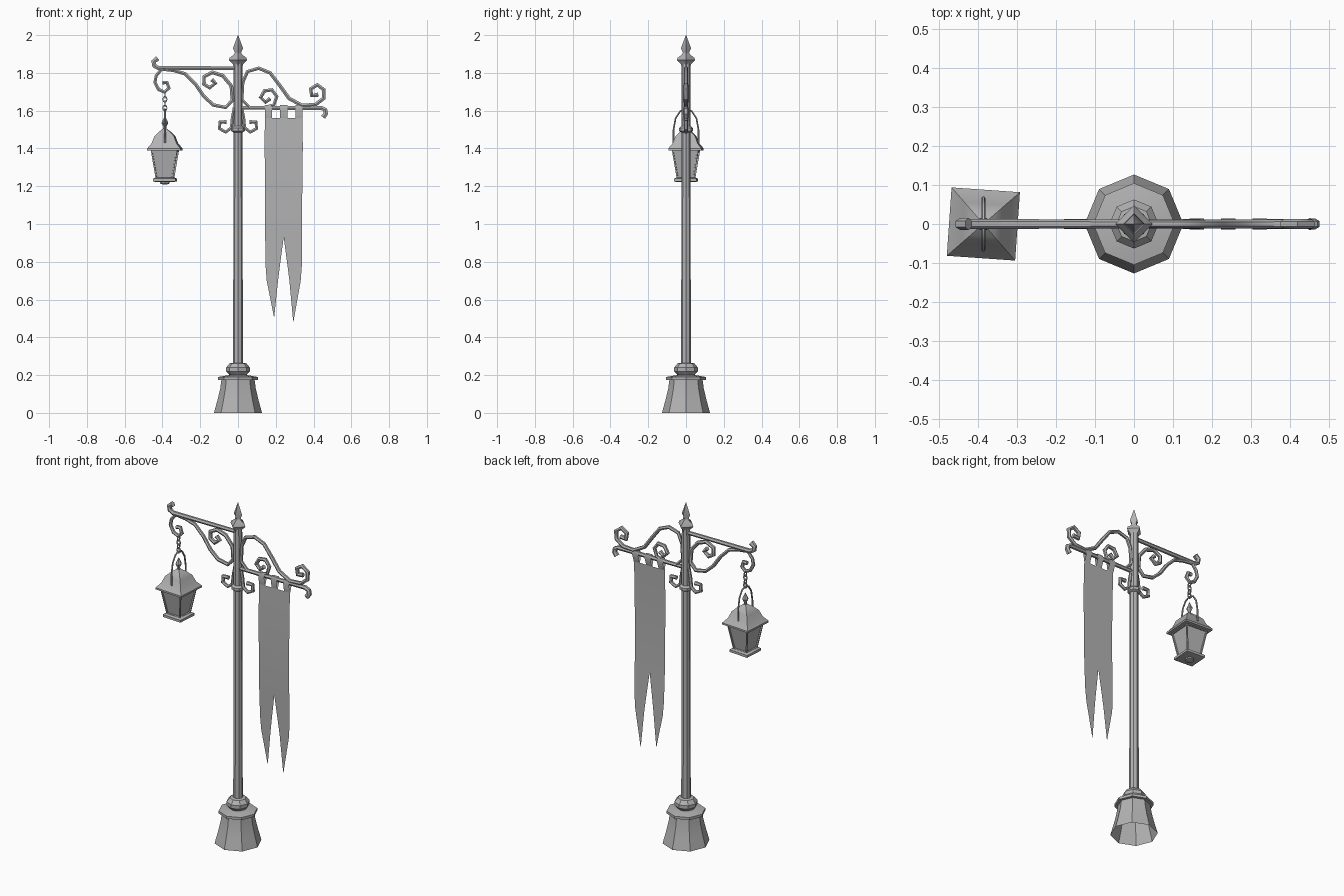
import bpy, bmesh, math
from mathutils import Vector

cube = bpy.data.objects.get("Cube")
if cube:
    bpy.data.objects.remove(cube)

iron = bpy.data.materials.new("grey_iron")
iron.use_nodes = True
GREY = (0.45, 0.45, 0.45, 1)
iron.diffuse_color = GREY
iron.node_tree.nodes["Principled BSDF"].inputs["Base Color"].default_value = GREY


def finish(name, bm, angle=35, fix_normals=True):
    """Turn a bmesh into a shaded object."""
    if fix_normals:
        bmesh.ops.recalc_face_normals(bm, faces=bm.faces)
    mesh = bpy.data.meshes.new(name)
    bm.to_mesh(mesh)
    bm.free()
    mesh.materials.append(iron)
    ob = bpy.data.objects.new(name, mesh)
    bpy.context.collection.objects.link(ob)
    bpy.ops.object.select_all(action='DESELECT')
    ob.select_set(True)
    bpy.context.view_layer.objects.active = ob
    bpy.ops.object.shade_smooth_by_angle(angle=math.radians(angle))
    return ob


def skin(bm, rings, cap_start=True, cap_end=True):
    """Bridge consecutive vertex rings with quads."""
    n = len(rings[0])
    for a, b in zip(rings, rings[1:]):
        for i in range(n):
            j = (i + 1) % n
            bm.faces.new((a[i], a[j], b[j], b[i]))
    if cap_start:
        bm.faces.new(rings[0][::-1])
    if cap_end:
        bm.faces.new(rings[-1])


def turned(name, profile, sides=8, centre=(0, 0), spin=0, open_bottom=False, angle=35):
    """Revolve (radius, height) pairs around a vertical axis."""
    bm = bmesh.new()
    rings = []
    for r, z in profile:
        turn = [spin + math.tau * i / sides for i in range(sides)]
        rings.append([bm.verts.new((centre[0] + r * math.cos(t), centre[1] + r * math.sin(t), z))
                      for t in turn])
    skin(bm, rings, cap_start=not open_bottom)
    return finish(name, bm, angle)


def rod(name, path, radius, end_radius=None, sides=6, across=False):
    """Sweep a round section along a flat path of (x, z), or (y, z) if across."""
    end_radius = end_radius or radius
    pts = [Vector(p) for p in path]
    bm = bmesh.new()
    rings = []
    for i, p in enumerate(pts):
        back = (p - pts[max(i - 1, 0)]).normalized()
        ahead = (pts[min(i + 1, len(pts) - 1)] - p).normalized()
        d = (back + ahead).normalized()
        side = Vector((-d.y, d.x))
        r = radius + (end_radius - radius) * i / (len(pts) - 1)
        ring = []
        for k in range(sides):
            t = math.tau * (k + 0.5) / sides
            q = p + side * r * math.cos(t)
            depth = r * math.sin(t)
            ring.append(bm.verts.new((depth, q.x, q.y) if across else (q.x, depth, q.y)))
        rings.append(ring)
    skin(bm, rings)
    return finish(name, bm, 40)


# Post: flared foot, turned knob, shaft and collar
turned("foot", [(.127, 0), (.122, .02), (.108, .07), (.094, .13), (.088, .175),
                (.105, .175), (.105, .19), (.05, .2)], open_bottom=True)
turned("foot_knob", [(.04, .195), (.063, .22), (.063, .24), (.045, .262), (.026, .265)])
turned("shaft", [(.026, .25), (.023, 1.85)])
turned("collar", [(.025, 1.485), (.036, 1.492), (.036, 1.508), (.025, 1.518)])

# Pointed finial
turned("finial", [(.022, 1.82), (.026, 1.845), (.048, 1.868), (.044, 1.88), (.02, 1.898),
                  (.017, 1.91), (.027, 1.93), (.001, 2)], sides=4)

# Lantern arm with flicked end and S scroll
rod("lantern_arm", [(0, 1.825), (-.2, 1.825), (-.42, 1.825), (-.443, 1.838), (-.447, 1.86),
                    (-.425, 1.877)], .011, .016)
rod("lantern_scroll", [(-.4, 1.82), (-.34, 1.813), (-.28, 1.795), (-.225, 1.74), (-.18, 1.675),
                       (-.13, 1.63), (-.065, 1.617), (-.03, 1.655), (-.035, 1.73),
                       (-.08, 1.785), (-.135, 1.803), (-.18, 1.78), (-.18, 1.74),
                       (-.15, 1.722), (-.12, 1.745), (-.14, 1.765)], .01, .013)
rod("lantern_hook", [(-.405, 1.82), (-.433, 1.785), (-.44, 1.75), (-.42, 1.712), (-.388, 1.698),
                     (-.366, 1.72), (-.376, 1.75), (-.4, 1.748)], .009, .012)

# Banner arm with drooping end and scrolls
rod("banner_arm", [(0, 1.615), (.2, 1.615), (.44, 1.615), (.462, 1.605), (.465, 1.585),
                   (.45, 1.565)], .011, .015)
rod("banner_scroll", [(.02, 1.66), (.025, 1.75), (.05, 1.807), (.11, 1.825), (.17, 1.8),
                      (.22, 1.735), (.27, 1.665), (.34, 1.627), (.41, 1.632), (.453, 1.665),
                      (.455, 1.71), (.42, 1.737), (.385, 1.715), (.39, 1.68), (.425, 1.685)],
    .01, .013)
rod("inner_curl", [(.02, 1.66), (.06, 1.618), (.13, 1.615), (.19, 1.63), (.205, 1.675),
                   (.18, 1.71), (.14, 1.705), (.12, 1.67), (.145, 1.645), (.17, 1.665)],
    .009, .013)

# Small paired curls under the arms
for side, label in ((-1, "right"), (1, "left")):
    curl = [(.02, 1.615), (.03, 1.56), (.035, 1.51), (.065, 1.487), (.098, 1.505),
            (.095, 1.54), (.06, 1.54)]
    rod(label + "_bracket_curl", [(side * x, z) for x, z in curl], .009, .012)

# Chain of alternating links
LX = -.387
for i in range(4):
    link = [(.011 * math.cos(math.tau * k / 8), 1.683 - i * .023 + .016 * math.sin(math.tau * k / 8))
            for k in range(9)]
    across = i % 2 == 0
    ob = rod("chain_link", link, .0035, sides=4, across=across)
    ob.location.x = LX

# Lantern: everything square, turned a little on its chain
SPIN = math.radians(41)
ROOT = math.sqrt(2)


def square(name, profile, **kw):
    return turned(name, [(r * ROOT, z) for r, z in profile], 4, (LX, 0), SPIN, **kw)


handle = rod("lantern_handle", [(-.066, 1.43), (-.066, 1.5), (-.055, 1.56), (-.03, 1.598),
                                (0, 1.608), (.03, 1.598), (.055, 1.56), (.066, 1.5),
                                (.066, 1.43)], .005, across=True)
handle.location.x = LX
square("lantern_roof", [(.068, 1.388), (.088, 1.39), (.088, 1.4), (.066, 1.427),
                        (.052, 1.465), (.03, 1.488), (.008, 1.505)])
turned("lantern_finial", [(.012, 1.49), (.008, 1.515), (.018, 1.535), (.001, 1.572)],
       6, (LX, 0))
square("lantern_base", [(.045, 1.222), (.06, 1.226), (.06, 1.24), (.045, 1.247)])
turned("lantern_drop", [(.012, 1.21), (.025, 1.214), (.025, 1.225)], 8, (LX, 0))

# Tapered body with recessed panes
bm = bmesh.new()
rings = []
for r, z in ((.046, 1.24), (.07, 1.39)):
    rings.append([bm.verts.new((LX + r * ROOT * math.cos(SPIN + k * math.pi / 2),
                                r * ROOT * math.sin(SPIN + k * math.pi / 2), z)) for k in range(4)])
skin(bm, rings)
bmesh.ops.recalc_face_normals(bm, faces=bm.faces)
panes = [f for f in bm.faces if abs(f.normal.z) < .7]
bmesh.ops.inset_individual(bm, faces=panes, thickness=.01)
bmesh.ops.inset_individual(bm, faces=panes, thickness=.001, depth=-.007)
finish("lantern_body", bm, 20)

# Banner: two mirrored halves splitting into pointed tails
bm = bmesh.new()
MID = .242


def sway(z):
    return -.004 - .008 * math.sin((1.6 - z) * 4)


for side, tip in ((-1, .51), (1, .485)):
    rows = [(1.56, .1, 0), (1.4, .101, 0), (1.15, .098, 0), (.93, .098, 0),
            (.78, .096, .02), (.7, .09, .03), (tip, .052, .05)]
    strip = [[bm.verts.new((MID + side * x, sway(z), z)) for x in (outer, inner)]
             for z, outer, inner in rows]
    for a, b in zip(strip, strip[1:]):
        quad = (a[0], b[0], b[1], a[1])
        bm.faces.new(quad if side < 0 else quad[::-1])
bmesh.ops.remove_doubles(bm, verts=bm.verts, dist=.0005)
finish("banner", bm, fix_normals=False)

# Loops holding the banner on its arm
for x in (-.081, 0, .081):
    bm = bmesh.new()
    section = [(-.006, 1.56), (-.014, 1.61), (-.008, 1.63), (.008, 1.63), (.014, 1.61), (-.002, 1.56)]
    edges = [[bm.verts.new((MID + x + s * .019, y, z)) for y, z in section] for s in (-1, 1)]
    for i in range(len(section) - 1):
        bm.faces.new((edges[0][i], edges[1][i], edges[1][i + 1], edges[0][i + 1]))
    finish("banner_loop", bm, fix_normals=False)
